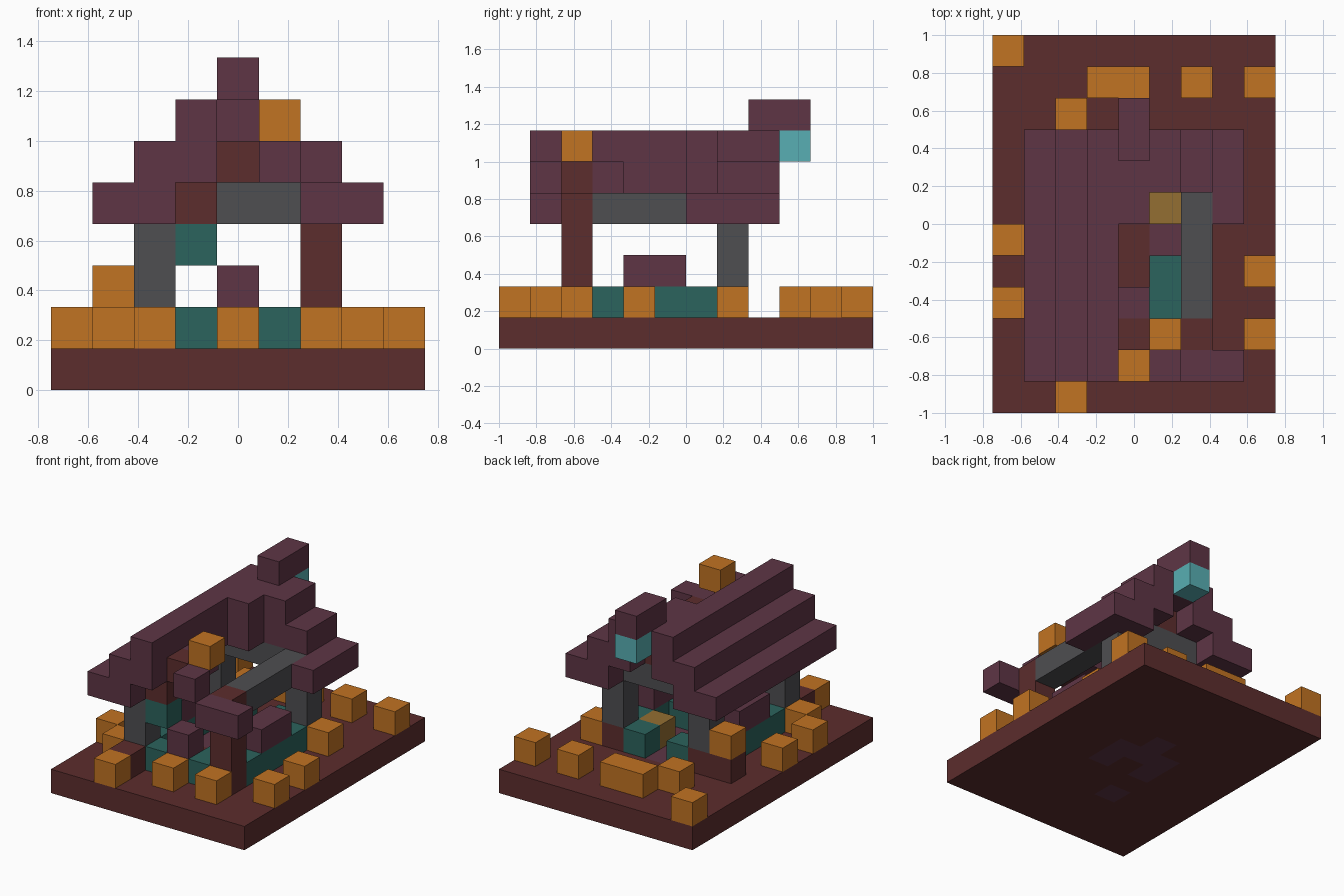
import bpy
import bmesh
from mathutils import Matrix, Vector

cube = bpy.data.objects.get("Cube")
if cube:
    bpy.data.objects.remove(cube, do_unlink=True)

UNIT = 1 / 6                       # one block
ORIGIN = Vector((-0.75, -1, 0))    # front right bottom corner of the block grid


def linear(c):
    c /= 255
    return c / 12.92 if c <= 0.04 else ((c + 0.055) / 1.055) ** 2.4


def material(name, *rgb):
    mat = bpy.data.materials.new(name)
    colour = [linear(c) for c in rgb] + [1]
    mat.use_nodes = True
    mat.diffuse_color = colour
    mat.node_tree.nodes["Principled BSDF"].inputs["Base Color"].default_value = colour
    return mat


brown = material("red brown", 92, 45, 45)
purple = material("plum", 94, 53, 69)
orange = material("orange", 193, 115, 34)
grey = material("dark grey", 78, 78, 81)
teal = material("dark teal", 43, 99, 93)
cyan = material("cyan", 88, 175, 179)
gold = material("dull gold", 148, 110, 50)


def finish(name, bm, *mats):
    bmesh.ops.recalc_face_normals(bm, faces=bm.faces)
    mesh = bpy.data.meshes.new(name)
    bm.to_mesh(mesh)
    bm.free()
    for mat in mats:
        mesh.materials.append(mat)
    obj = bpy.data.objects.new(name, mesh)
    bpy.context.collection.objects.link(obj)
    return obj


def block(name, mat, x, y, z, w=1, d=1, h=1):
    """Box at grid cell x, y, z that spans w, d, h blocks."""
    bm = bmesh.new()
    size = Vector((w, d, h)) * UNIT
    centre = ORIGIN + Vector((x, y, z)) * UNIT + size / 2
    bmesh.ops.create_cube(bm, size=1, matrix=Matrix.Translation(centre) @ Matrix.Diagonal(size.to_4d()))
    return finish(name, bm, mat)


# Ground slab with a few plum tiles in the middle
tiles = {(3, 3), (5, 5), (3, 5), (3, 6), (4, 6), (5, 6), (4, 7)}
bm = bmesh.new()
bmesh.ops.create_grid(bm, x_segments=9, y_segments=12, size=1,
                      matrix=Matrix.Diagonal((0.75, 1, 1, 1)))
top = bmesh.ops.extrude_face_region(bm, geom=bm.faces[:])["geom"]
bmesh.ops.translate(bm, vec=(0, 0, UNIT), verts=[v for v in top if isinstance(v, bmesh.types.BMVert)])
bm.normal_update()
for face in bm.faces:
    cell = (face.calc_center_median() - ORIGIN) / UNIT
    face.material_index = int(abs(face.normal.z) > 0.5 and (int(cell.x), int(cell.y)) in tiles)
finish("ground_slab", bm, brown, purple)

# Orange blocks scattered around the hut
for x, y in ((2, 0), (4, 1), (6, 1), (1, 2), (8, 2), (0, 3), (8, 4), (0, 5),
             (7, 7), (2, 9), (6, 10), (8, 10), (0, 11)):
    block("yard_block", orange, x, y, 1)
block("yard_block_pair", orange, 3, 10, 1, w=2)
block("step_lantern", orange, 1, 7, 2)

# Low walls
block("front_wall", teal, 3, 2, 1, w=3)
for x in (2, 6):
    block("side_wall", teal, x, 3, 1, d=4)
    block("side_shelf", purple, x, 4, 2, d=2)
for x in (3, 5):
    block("back_wall", teal, x, 7, 1)
block("floor_bench", teal, 5, 3, 1, d=2)
block("gold_block", gold, 5, 6, 1)
block("front_sill", purple, 4, 2, 2)
block("front_bracket", teal, 3, 2, 3)

# Corner posts on brown footings
block("front_right_footing", brown, 2, 1, 1, d=2)
block("back_right_footing", brown, 1, 7, 1, w=2)
block("back_left_footing", brown, 6, 7, 1)
block("front_left_post", brown, 6, 2, 1, h=4)
for x, y in ((2, 2), (2, 7), (6, 7)):
    block("post", grey, x, y, 2, h=2)
    block("post_cap", brown, x, y, 4)

# Beams and gable timbers
for x in (2, 6):
    block("side_beam", grey, x, 3, 4, d=4)
block("back_beam", grey, 3, 7, 4, w=3)
block("front_gable_low", brown, 3, 2, 4)
block("front_gable_high", brown, 4, 2, 5)
block("back_gable", brown, 4, 7, 5)
block("gable_lantern", orange, 5, 2, 6)

# Right roof slope, complete, in three steps
block("right_eave", purple, 1, 1, 4, d=8)
for y in (1, 8):
    block("right_eave_end", purple, 2, y, 4)
block("right_middle_step", purple, 2, 1, 5, w=2, d=8)
block("right_top_step", purple, 3, 1, 6, d=8)

# Left roof slope, broken open
block("left_eave", purple, 7, 6, 4, d=3)
block("left_eave_end", purple, 6, 8, 4)
block("left_middle_step", purple, 5, 7, 5, w=2, d=2)
block("left_top_step", purple, 5, 7, 6, d=2)
block("left_front_eave", purple, 6, 1, 4, w=2)
block("left_front_step", purple, 5, 1, 5)

# Ridge with its raised tail and hanging lamp
block("ridge", purple, 4, 6, 6, d=3)
for y in (3, 6):
    block("ridge_support", purple, 4, y, 5)
block("ridge_tail", purple, 4, 8, 7, d=2)
block("hanging_lamp", cyan, 4, 9, 6)
